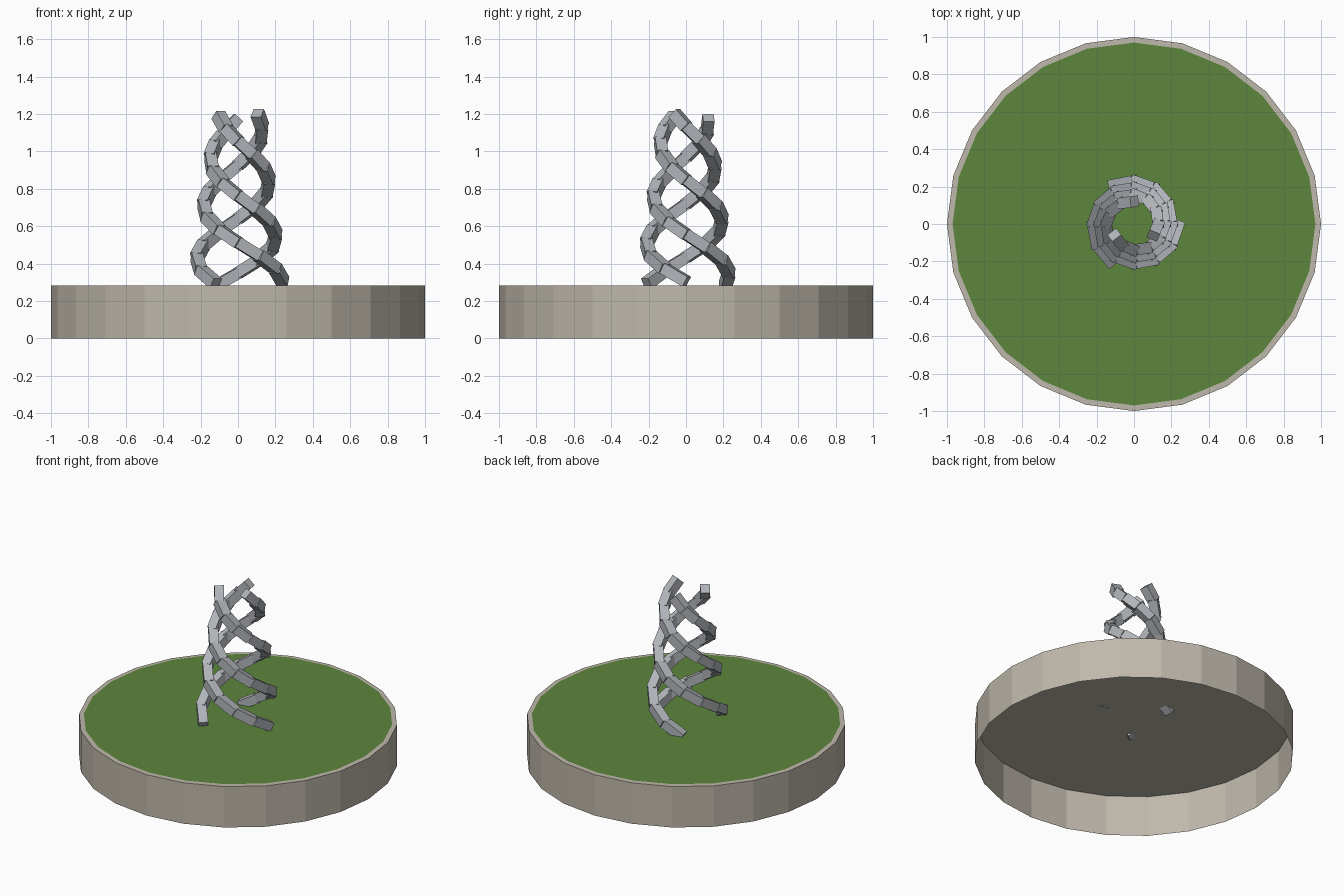
import bpy, bmesh
from math import radians, cos, sin
from mathutils import Vector, Matrix

if "Cube" in bpy.data.objects:
    bpy.data.objects.remove(bpy.data.objects["Cube"])


def material(name, rgb):
    m = bpy.data.materials.new(name)
    m.diffuse_color = (*rgb, 1)
    m.use_nodes = True
    m.node_tree.nodes["Principled BSDF"].inputs["Base Color"].default_value = m.diffuse_color
    return m


def make_object(name, bm, mat):
    me = bpy.data.meshes.new(name)
    bm.to_mesh(me)
    bm.free()
    me.materials.append(mat)
    ob = bpy.data.objects.new(name, me)
    bpy.context.collection.objects.link(ob)
    return ob


def disc(bm, radius, z, sides=24):
    ring = [bm.verts.new((radius * cos(radians(360 * i / sides)),
                          radius * sin(radians(360 * i / sides)), z)) for i in range(sides)]
    return bm.faces.new(ring)


stone = material("stone", (0.52, 0.48, 0.41))
grass = material("grass", (0.11, 0.24, 0.045))
metal = material("metal", (0.44, 0.46, 0.49))

# Round stone plinth, open underneath
bm = bmesh.new()
top = disc(bm, 1.0, 0.283)
edges = list(top.edges)
ext = bmesh.ops.extrude_edge_only(bm, edges=edges)["geom"]
for v in (g for g in ext if isinstance(g, bmesh.types.BMVert)):
    v.co.z = 0
bmesh.ops.recalc_face_normals(bm, faces=bm.faces)
if top.normal.z < 0:
    bmesh.ops.reverse_faces(bm, faces=bm.faces)
make_object("plinth", bm, stone)

# Grass top, leaving a narrow stone rim
bm = bmesh.new()
disc(bm, 0.97, 0.286)
make_object("grass_top", bm, grass)

# Tapering spiral strands made of short square bars
STEPS, TURN, WIDTH = 13, 390, 0.06


def strand(name, start, drop):
    pts = []
    for i in range(STEPS + 1):
        t = i / STEPS
        a, r = radians(start - TURN * t), 0.24 - 0.12 * t
        pts.append(Vector((r * cos(a), r * sin(a), 0.305 + 0.897 * t - drop)))
    bm = bmesh.new()
    for p, q in zip(pts, pts[1:]):
        d = q - p
        rot = d.to_track_quat('Y', 'Z').to_matrix().to_4x4()
        size = Matrix.Diagonal((WIDTH, d.length + 0.008, WIDTH, 1))
        bmesh.ops.create_cube(bm, size=1, matrix=Matrix.Translation((p + q) / 2) @ rot @ size)
    make_object(name, bm, metal)


strand("spiral_strand_right", 0, 0)
strand("spiral_strand_back", 120, 0.025)
strand("spiral_strand_front", 240, 0.01)
